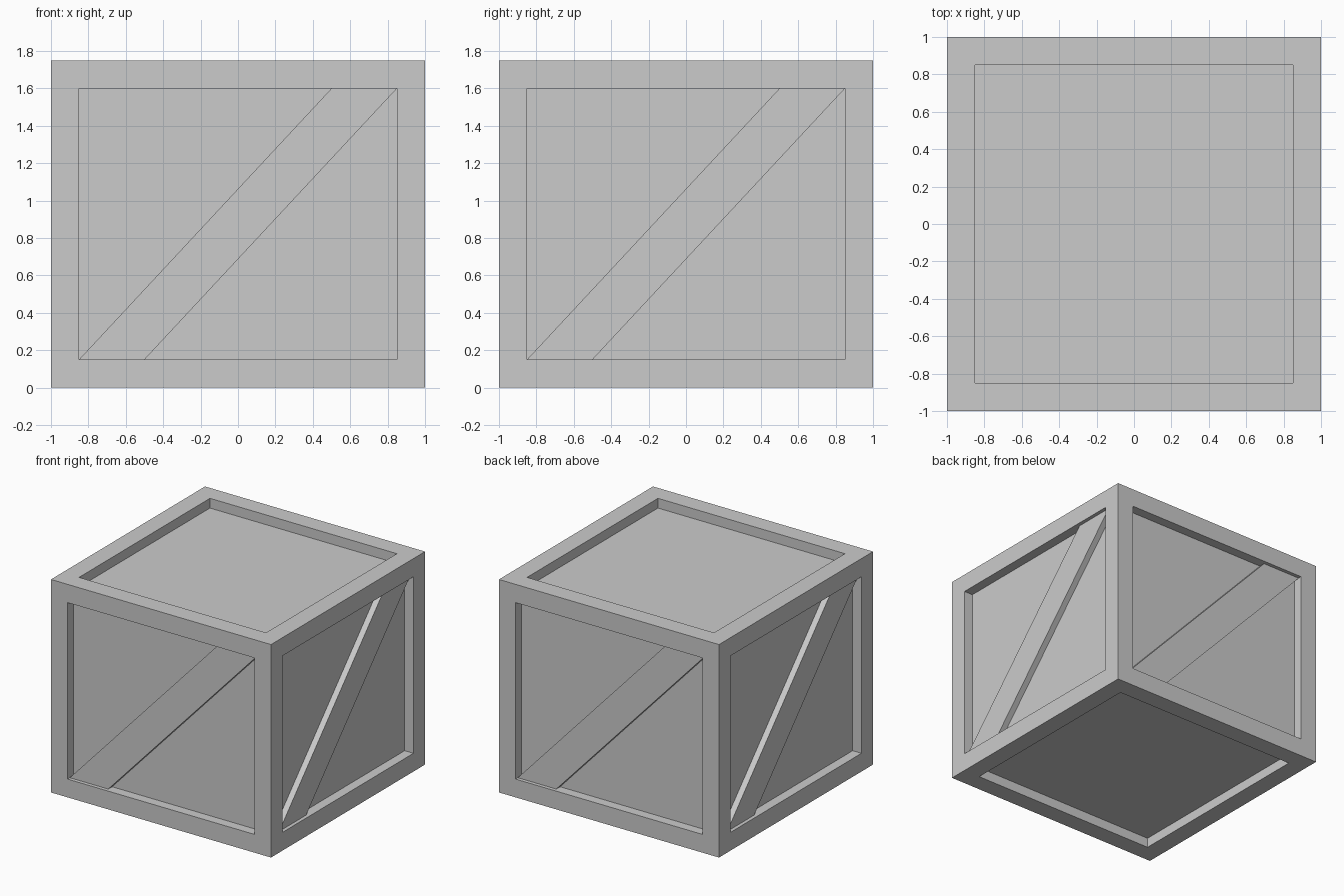
import bpy, bmesh, math
from mathutils import Matrix, Vector

if "Cube" in bpy.data.objects:
    bpy.data.objects.remove(bpy.data.objects["Cube"])

W, H, RIM, DEPTH = 2.0, 1.75, 0.15, 0.08
BRACE_RECESS = 0.03


def add_object(name, bm):
    bmesh.ops.recalc_face_normals(bm, faces=bm.faces)
    mesh = bpy.data.meshes.new(name)
    bm.to_mesh(mesh)
    bm.free()
    obj = bpy.data.objects.new(name, mesh)
    bpy.context.collection.objects.link(obj)
    return obj


# Crate body: a box whose six faces each have a flat rim and a sunken panel
bm = bmesh.new()
bmesh.ops.create_cube(bm, size=1, matrix=Matrix.Translation((0, 0, H / 2)) @ Matrix.Diagonal((W, W, H, 1)))
bm.normal_update()
panels = bm.faces[:]
bmesh.ops.inset_individual(bm, faces=panels, thickness=RIM, use_even_offset=True)
bm.normal_update()
sunken = bmesh.ops.extrude_discrete_faces(bm, faces=panels)["faces"]
bm.normal_update()
for f in sunken:
    bmesh.ops.translate(bm, verts=f.verts[:], vec=f.normal * -DEPTH)
add_object("crate_body", bm)

# Diagonal braces: the same slanted plank on each of the four sides
a = W / 2 - RIM
profile = [(-a, RIM), (-0.5, RIM), (a, H - RIM), (0.5, H - RIM)]
for i, side in enumerate(("front", "right", "back", "left")):
    bm = bmesh.new()
    face = bm.faces.new([bm.verts.new((x, -W / 2 + BRACE_RECESS, z)) for x, z in profile])
    ext = bmesh.ops.extrude_face_region(bm, geom=[face], use_keep_orig=True)
    back = [g for g in ext["geom"] if isinstance(g, bmesh.types.BMVert)]
    bmesh.ops.translate(bm, verts=back, vec=Vector((0, DEPTH - BRACE_RECESS, 0)))
    bmesh.ops.rotate(bm, verts=bm.verts[:], cent=(0, 0, 0), matrix=Matrix.Rotation(i * math.pi / 2, 3, 'Z'))
    add_object(side + "_brace", bm)
